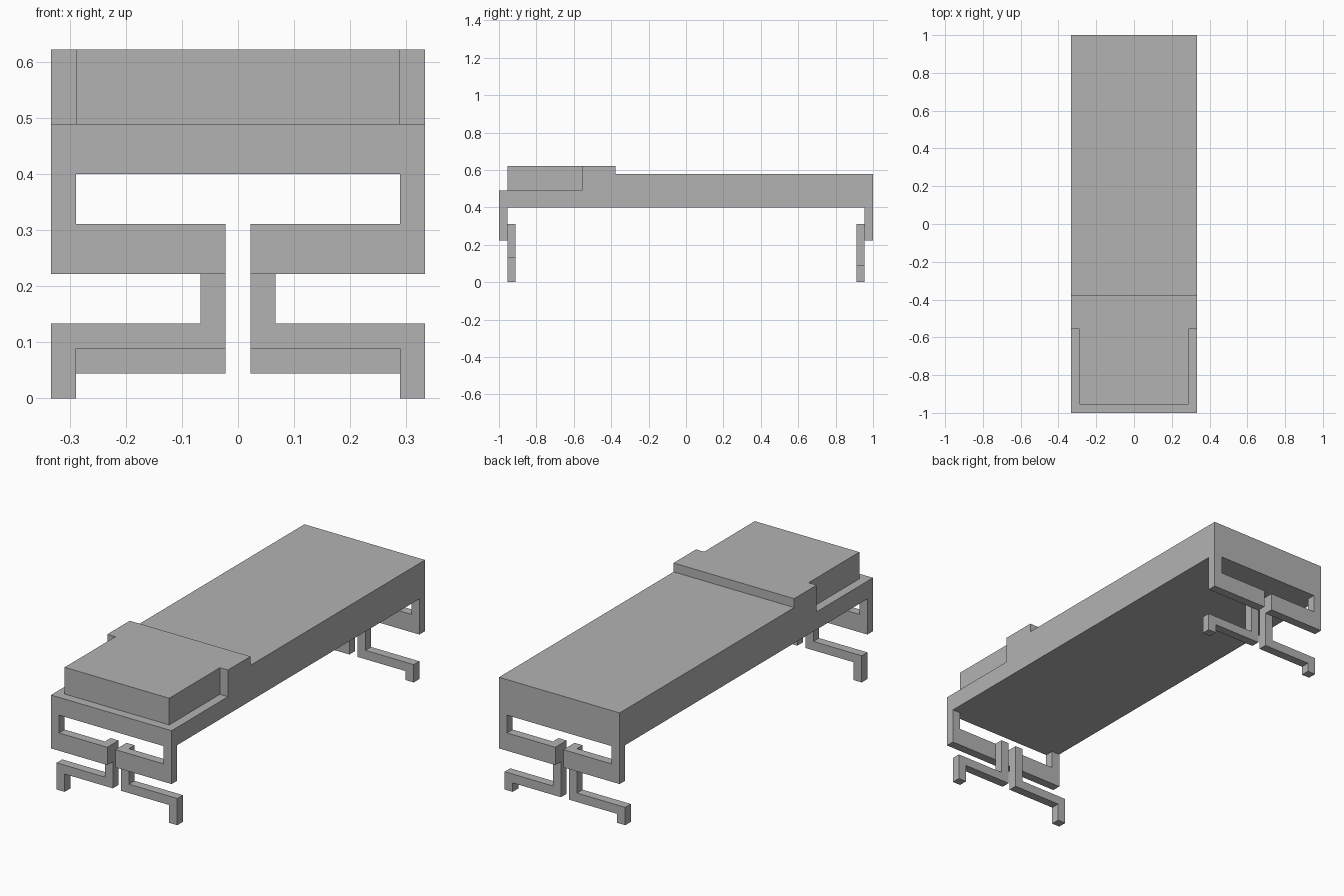
import bpy
import bmesh
from mathutils import Vector

cube = bpy.data.objects.get("Cube")
if cube:
    bpy.data.objects.remove(cube, do_unlink=True)

U = 2 / 45  # one grid step of the blocky design

grey = bpy.data.materials.new("plain_grey")
grey.use_nodes = True
COLOUR = (0.45, 0.45, 0.45, 1)
grey.diffuse_color = COLOUR
grey.node_tree.nodes["Principled BSDF"].inputs["Base Color"].default_value = COLOUR


def prism(name, profile, axis, start, end):
    """Extrude a flat outline in grid steps: (y, z) along x, or (x, z) along y."""
    bm = bmesh.new()
    verts = []
    for a, z in profile:
        co = (start, a, z) if axis == "x" else (a, start, z)
        verts.append(bm.verts.new(Vector(co) * U))
    face = bm.faces.new(verts)
    move = Vector((end - start, 0, 0) if axis == "x" else (0, end - start, 0)) * U
    ext = bmesh.ops.extrude_face_region(bm, geom=[face])
    moved = [g for g in ext["geom"] if isinstance(g, bmesh.types.BMVert)]
    bmesh.ops.translate(bm, verts=moved, vec=move)
    # Keep both end caps so the prism is closed
    if len(bm.faces) < len(profile) + 2:
        bm.faces.new(verts)
    bmesh.ops.recalc_face_normals(bm, faces=bm.faces)
    mesh = bpy.data.meshes.new(name)
    bm.to_mesh(mesh)
    bm.free()
    mesh.materials.append(grey)
    obj = bpy.data.objects.new(name, mesh)
    bpy.context.collection.objects.link(obj)
    return obj


HALF_W = 7.5
HALF_L = 22.5

# Bed slab with the raised step near the head
prism("bed_slab", [(-HALF_L, 9), (HALF_L, 9), (HALF_L, 13), (-8.5, 13),
                   (-8.5, 14), (-12.5, 14), (-12.5, 11), (-HALF_L, 11)],
      "x", -HALF_W, HALF_W)

# Pillow block, inset from the slab edges
prism("pillow", [(-21.5, 11), (-12.5, 11), (-12.5, 14), (-21.5, 14)],
      "x", -HALF_W + 1, HALF_W - 1)

# End brackets and folded legs, mirrored left and right at both ends
BRACKET = [(0.5, 5), (7.5, 5), (7.5, 9), (6.5, 9), (6.5, 7), (0.5, 7)]


def leg_outline(top):
    """Post, horizontal bar with the given top height, and foot."""
    return [(0.5, 7), (0.5, top - 1), (6.5, top - 1), (6.5, 0),
            (7.5, 0), (7.5, top), (1.5, top), (1.5, 7)]


for end, sign, bar_top in (("front", -1, 3), ("back", 1, 2)):
    for side, s in (("left", 1), ("right", -1)):
        outer, middle, inner = (sign * d for d in (HALF_L, 21.5, 20.5))
        prism(f"{end}_{side}_bracket", [(s * x, z) for x, z in BRACKET],
              "y", outer, middle)
        prism(f"{end}_{side}_leg", [(s * x, z) for x, z in leg_outline(bar_top)],
              "y", middle, inner)
